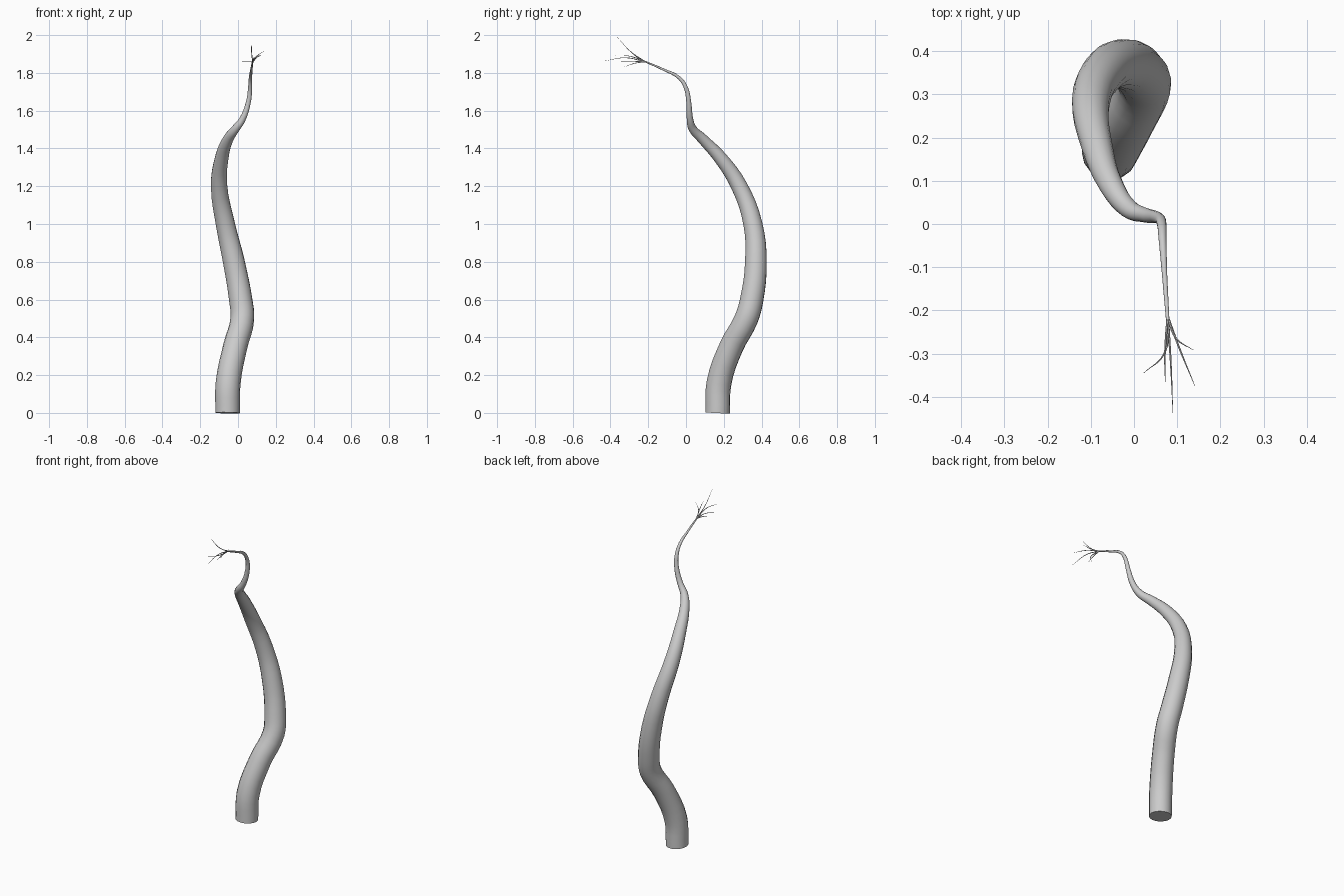
import bpy


def tapered_tube(name, points, sides, steps):
    """Smooth tube through (x, y, z, radius) points, converted to a mesh."""
    cu = bpy.data.curves.new(name, 'CURVE')
    cu.dimensions = '3D'
    cu.bevel_depth = 1.0
    cu.bevel_resolution = sides // 2 - 2
    cu.resolution_u = steps
    cu.use_fill_caps = True
    sp = cu.splines.new('BEZIER')
    sp.bezier_points.add(len(points) - 1)
    for bp, (x, y, z, r) in zip(sp.bezier_points, points):
        bp.co = (x, y, z)
        bp.radius = r
        bp.handle_left_type = bp.handle_right_type = 'AUTO'
    ob = bpy.data.objects.new(name, cu)
    bpy.context.collection.objects.link(ob)
    bpy.ops.object.select_all(action='DESELECT')
    ob.select_set(True)
    bpy.context.view_layer.objects.active = ob
    bpy.ops.object.convert(target='MESH')
    bpy.ops.object.shade_smooth_by_angle()
    return bpy.context.object


# Main tail: thick flat-cut base, winding up to a thin tip
tapered_tube("tail", [
    (-0.055, 0.167, 0.00, 0.065),
    (-0.052, 0.175, 0.16, 0.066),
    (-0.015, 0.240, 0.35, 0.064),
    (0.023, 0.320, 0.50, 0.063),
    (0.014, 0.348, 0.60, 0.062),
    (-0.022, 0.370, 0.80, 0.058),
    (-0.067, 0.354, 1.00, 0.051),
    (-0.100, 0.282, 1.20, 0.044),
    (-0.086, 0.182, 1.35, 0.036),
    (-0.052, 0.088, 1.45, 0.028),
    (-0.012, 0.035, 1.505, 0.022),
    (0.024, 0.021, 1.555, 0.017),
    (0.056, 0.014, 1.65, 0.013),
    (0.064, 0.000, 1.72, 0.011),
    (0.066, -0.035, 1.773, 0.009),
    (0.071, -0.120, 1.818, 0.006),
    (0.078, -0.222, 1.862, 0.004),
], 16, 4)

# Tuft of fine hairs fanning out from the tip: (middle point, end point)
root = (0.078, -0.215, 1.859)
hairs = [
    ((0.072, -0.290, 1.910), (0.072, -0.365, 1.990)),
    ((0.085, -0.320, 1.880), (0.090, -0.437, 1.862)),
    ((0.108, -0.295, 1.888), (0.141, -0.375, 1.893)),
    ((0.098, -0.265, 1.888), (0.138, -0.292, 1.915)),
    ((0.070, -0.300, 1.862), (0.022, -0.345, 1.862)),
    ((0.074, -0.275, 1.850), (0.070, -0.325, 1.832)),
]
for i, (mid, end) in enumerate(hairs):
    tapered_tube(f"tuft_hair_{i + 1}",
                 [(*root, 0.003), (*mid, 0.002), (*end, 0.0005)], 6, 5)
